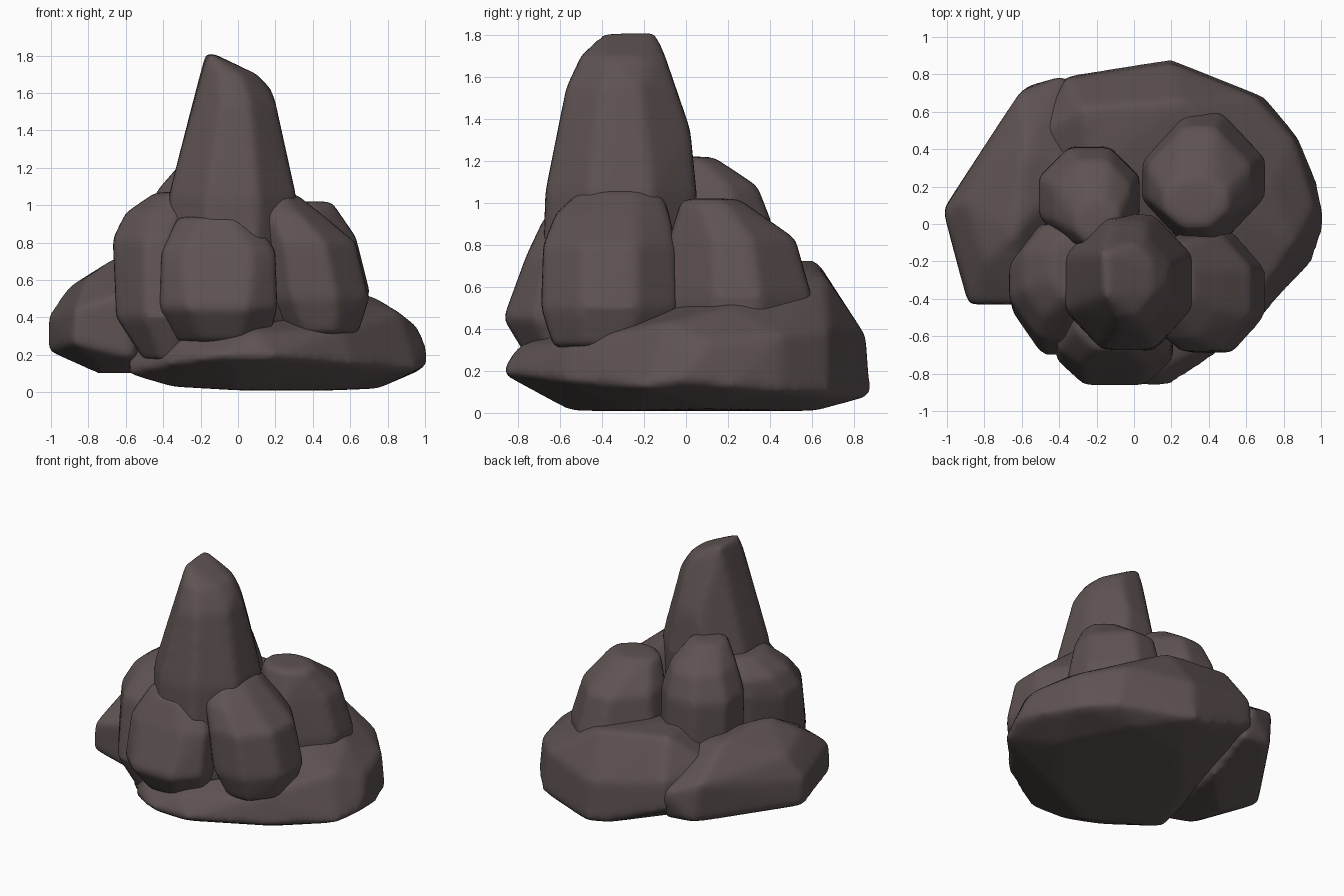
import bpy, bmesh

stone = bpy.data.materials.new("dark brown stone")
stone.diffuse_color = (0.112, 0.086, 0.084, 1)


def ring(z, x0, x1, y0, y1, k=0.4):
    """Eight points inscribed in a box at height z."""
    cx, cy, rx, ry = (x0 + x1) / 2, (y0 + y1) / 2, (x1 - x0) / 2, (y1 - y0) / 2
    return [(cx + a * rx, cy + b * ry, z) for a, b in
            ((1, k), (k, 1), (-k, 1), (-1, k), (-1, -k), (-k, -1), (k, -1), (1, -k))]


def rock(name, points, rings=(), rounding=10):
    """Convex boulder around the points, with worn edges."""
    bm = bmesh.new()
    for p in list(points) + [q for r in rings for q in ring(*r)]:
        bm.verts.new(p)
    res = bmesh.ops.convex_hull(bm, input=bm.verts[:])
    junk = {g for g in res["geom_interior"] + res["geom_unused"]
            if isinstance(g, bmesh.types.BMVert)}
    bmesh.ops.delete(bm, geom=list(junk), context='VERTS')
    bmesh.ops.recalc_face_normals(bm, faces=bm.faces[:])
    me = bpy.data.meshes.new(name)
    bm.to_mesh(me)
    bm.free()
    me.materials.append(stone)
    ob = bpy.data.objects.new(name, me)
    bpy.context.collection.objects.link(ob)
    rm = ob.modifiers.new("even mesh", 'REMESH')
    rm.mode = 'VOXEL'
    rm.voxel_size = 0.025
    rm.use_smooth_shade = True
    sm = ob.modifiers.new("worn edges", 'SMOOTH')
    sm.factor = 0.5
    sm.iterations = rounding
    return ob


# wide base slab, rising towards the back left
rock("base_slab", [
    (-0.35, -0.4, 0.03), (0.0, -0.55, 0.01), (0.5, -0.3, 0.01), (0.75, 0.1, 0.02),
    (0.5, 0.62, 0.01), (0.05, 0.55, 0.01), (-0.32, 0.15, 0.03),
    (-0.59, -0.4, 0.1), (-0.57, -0.4, 0.18), (-0.31, -0.73, 0.16), (-0.1, -0.87, 0.19),
    (0.18, -0.88, 0.19), (0.62, -0.57, 0.15), (0.96, -0.2, 0.12), (1.02, 0.0, 0.16),
    (0.98, 0.22, 0.12), (0.88, 0.46, 0.1), (0.7, 0.68, 0.09), (0.2, 0.88, 0.08),
    (0.05, 0.85, 0.1), (-0.37, 0.79, 0.27), (1.0, 0.05, 0.27), (0.96, 0.1, 0.35),
    (0.86, 0.45, 0.37), (0.86, -0.1, 0.43), (0.73, 0.2, 0.51), (0.55, -0.55, 0.34),
    (0.1, -0.8, 0.32), (-0.3, -0.67, 0.27), (0.65, 0.68, 0.4), (0.2, 0.86, 0.36),
    (-0.36, 0.78, 0.47), (0.25, 0.66, 0.66), (-0.28, 0.62, 0.73),
    (-0.57, 0.43, 0.5), (-0.55, 0.42, 0.32), (-0.2, 0.3, 0.72)])

# low boulder leaning on the left
rock("left_boulder", [
    (-1.02, 0.08, 0.22), (-1.02, 0.07, 0.4), (-0.89, -0.43, 0.26), (-0.87, -0.43, 0.45),
    (-0.55, -0.43, 0.18), (-0.6, -0.43, 0.52), (-0.91, 0.12, 0.56), (-0.8, -0.2, 0.62),
    (-0.64, -0.05, 0.73), (-0.58, 0.4, 0.7), (-0.61, 0.71, 0.5), (-0.57, 0.74, 0.22),
    (-0.36, 0.8, 0.4), (-0.33, 0.74, 0.2), (-0.75, 0.0, 0.1), (-0.4, 0.35, 0.1),
    (-0.75, -0.3, 0.15), (-0.3, 0.3, 0.62)])

# tall spire with a slanted tip
rock("spire", [
    (-0.17, -0.15, 1.83), (-0.16, -0.38, 1.82), (0.18, -0.3, 1.62), (0.09, -0.16, 1.68),
    (0.11, -0.42, 1.65)],
    [(1.7, -0.19, 0.1, -0.5, -0.1), (1.55, -0.23, 0.2, -0.57, -0.05, 0.35),
     (1.35, -0.28, 0.23, -0.61, 0.02, 0.35), (1.05, -0.37, 0.31, -0.67, 0.05),
     (0.35, -0.4, 0.32, -0.69, 0.04)])

# ring of boulders around the foot of the spire
boulders = {
    "front_boulder": [(0.27, -0.33, 0.16, -0.76, -0.3), (0.45, -0.42, 0.21, -0.87, -0.3, 0.5),
                      (0.75, -0.41, 0.2, -0.76, -0.3, 0.6), (0.94, -0.32, 0.1, -0.67, -0.3)],
    "front_right_boulder": [(0.31, 0.25, 0.64, -0.63, -0.12), (0.5, 0.12, 0.7, -0.69, -0.04),
                            (0.8, 0.08, 0.63, -0.68, -0.05), (0.95, 0.05, 0.45, -0.62, -0.08),
                            (1.06, 0.05, 0.31, -0.5, -0.12)],
    "front_left_boulder": [(0.17, -0.5, -0.2, -0.6, -0.2), (0.4, -0.65, -0.2, -0.7, -0.05, 0.3),
                           (0.82, -0.67, -0.2, -0.62, 0.0, 0.3), (0.96, -0.6, -0.2, -0.5, 0.0),
                           (1.07, -0.44, -0.2, -0.4, -0.05)],
    "back_right_boulder": [(0.35, 0.05, 0.69, -0.1, 0.59, 0.3), (0.55, 0.03, 0.7, -0.11, 0.6, 0.3),
                           (0.83, 0.07, 0.63, -0.08, 0.52, 0.3), (1.02, 0.16, 0.5, -0.02, 0.25)],
    "back_left_boulder": [(0.5, -0.5, 0.03, -0.12, 0.42), (0.9, -0.51, 0.03, -0.12, 0.41),
                          (1.08, -0.43, -0.01, -0.12, 0.34), (1.22, -0.31, -0.08, -0.12, 0.13)],
}
for name, rings in boulders.items():
    rock(name, [], rings, 8)
